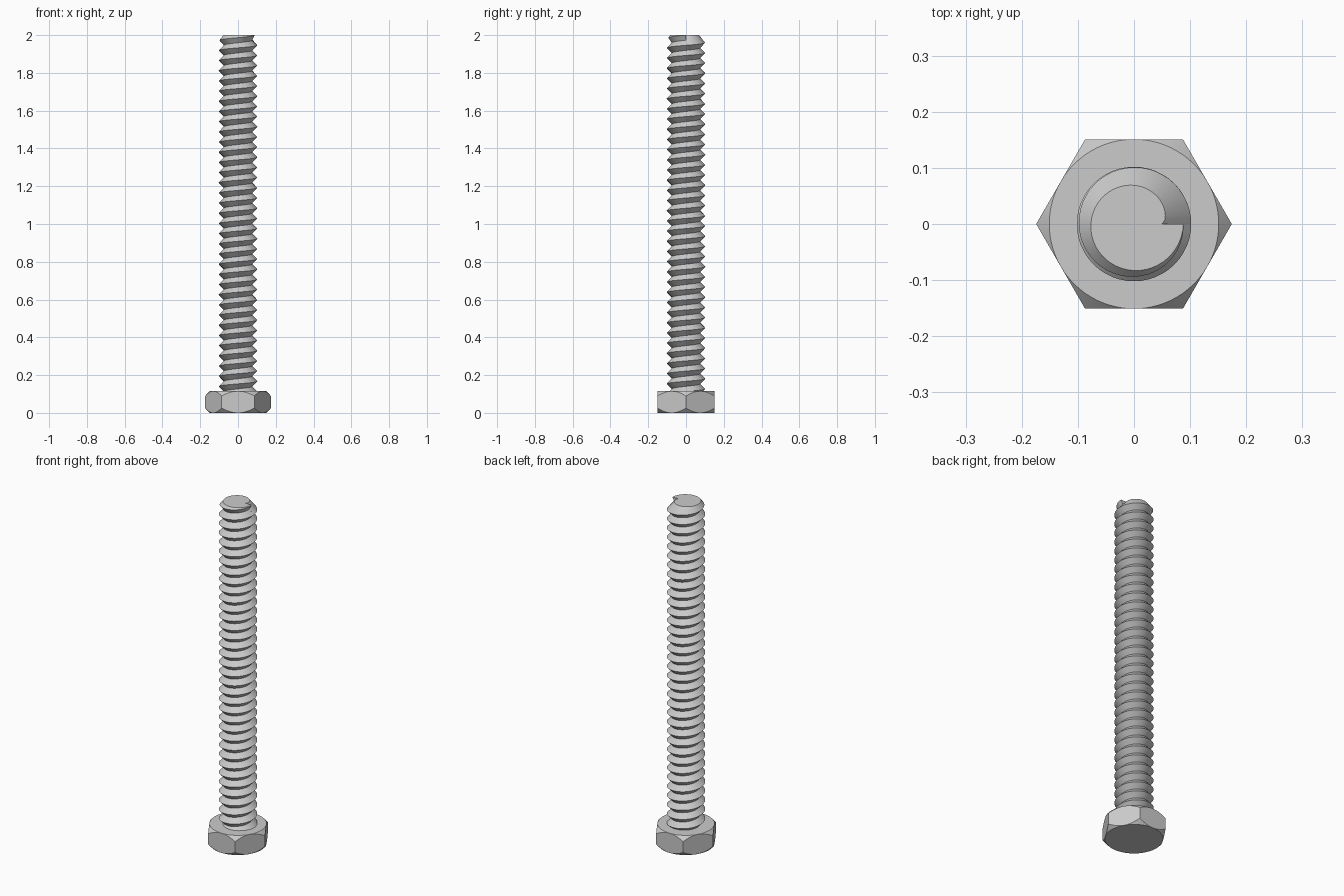
import bpy, bmesh, math

if "Cube" in bpy.data.objects:
    bpy.data.objects.remove(bpy.data.objects["Cube"], do_unlink=True)

steel = bpy.data.materials.new("grey steel")
steel.use_nodes = True
GREY = (0.6, 0.6, 0.6, 1)
steel.diffuse_color = GREY
steel.node_tree.nodes["Principled BSDF"].inputs["Base Color"].default_value = GREY


def finish(bm, name):
    mesh = bpy.data.meshes.new(name)
    bm.to_mesh(mesh)
    bm.free()
    obj = bpy.data.objects.new(name, mesh)
    mesh.materials.append(steel)
    bpy.context.collection.objects.link(obj)
    bpy.ops.object.select_all(action="DESELECT")
    obj.select_set(True)
    bpy.context.view_layer.objects.active = obj
    bpy.ops.object.shade_smooth_by_angle(angle=math.radians(25))


def polar(bm, r, angle, z):
    return bm.verts.new((r * math.cos(angle), r * math.sin(angle), z))


# Hexagonal head, corners chamfered by a cone above and below
HEAD, FLAT = 0.115, 0.151
SIDES, PER_SIDE = 6, 12
count = SIDES * PER_SIDE
bm = bmesh.new()
rings = [[], [], [], []]
for i in range(count):
    angle = math.tau * i / count
    off = angle % (math.tau / SIDES) - math.pi / SIDES
    radius = FLAT / math.cos(off)
    drop = 1.1 * (radius - FLAT)
    spots = [(FLAT, 0), (radius, drop), (radius, HEAD - drop), (FLAT, HEAD)]
    for ring, (r, z) in zip(rings, spots):
        ring.append(polar(bm, r, angle, z))
for low, high in zip(rings, rings[1:]):
    for i in range(count):
        j = (i + 1) % count
        bm.faces.new((low[i], low[j], high[j], high[i]))
bm.faces.new(rings[0][::-1])
bm.faces.new(rings[3])
bmesh.ops.remove_doubles(bm, verts=bm.verts, dist=1e-5)
finish(bm, "hex_head")

# Shank: one continuous right-handed V thread, started inside the head
TOP, PITCH, TURNS, SEG = 2.0, 0.0539, 36, 48
CREST, ROOT, TIP = 0.102, 0.075, 0.088
total, last = TURNS * SEG, (TURNS - 1) * SEG
bm = bmesh.new()
root, crest, rim = [], [], []
for i in range(total + 1):
    angle = math.tau * i / SEG
    z = TOP - PITCH * (total - i) / SEG
    u = max(0, (i - last) / SEG)
    root.append(polar(bm, ROOT, angle, z - PITCH / 2))
    crest.append(polar(bm, CREST + (TIP - CREST) * u * u, angle, z))
    # The final turn runs up to the flat end
    if last <= i < total:
        rim.append(polar(bm, 0.05 + (TIP - 0.05) * math.sqrt(u), angle, TOP))
rim.append(crest[-1])
for i in range(total):
    bm.faces.new((root[i], root[i + 1], crest[i + 1], crest[i]))
    if i < last:
        a, b = root[i + SEG], root[i + SEG + 1]
    else:
        a, b = rim[i - last], rim[i - last + 1]
    corners = [crest[i], crest[i + 1], b, a]
    bm.faces.new(list(dict.fromkeys(corners)))
# Flat end and the small step where the thread stops
bm.faces.new(rim)
bm.faces.new((rim[0], rim[-1], root[-1]))
finish(bm, "threaded_shank")
